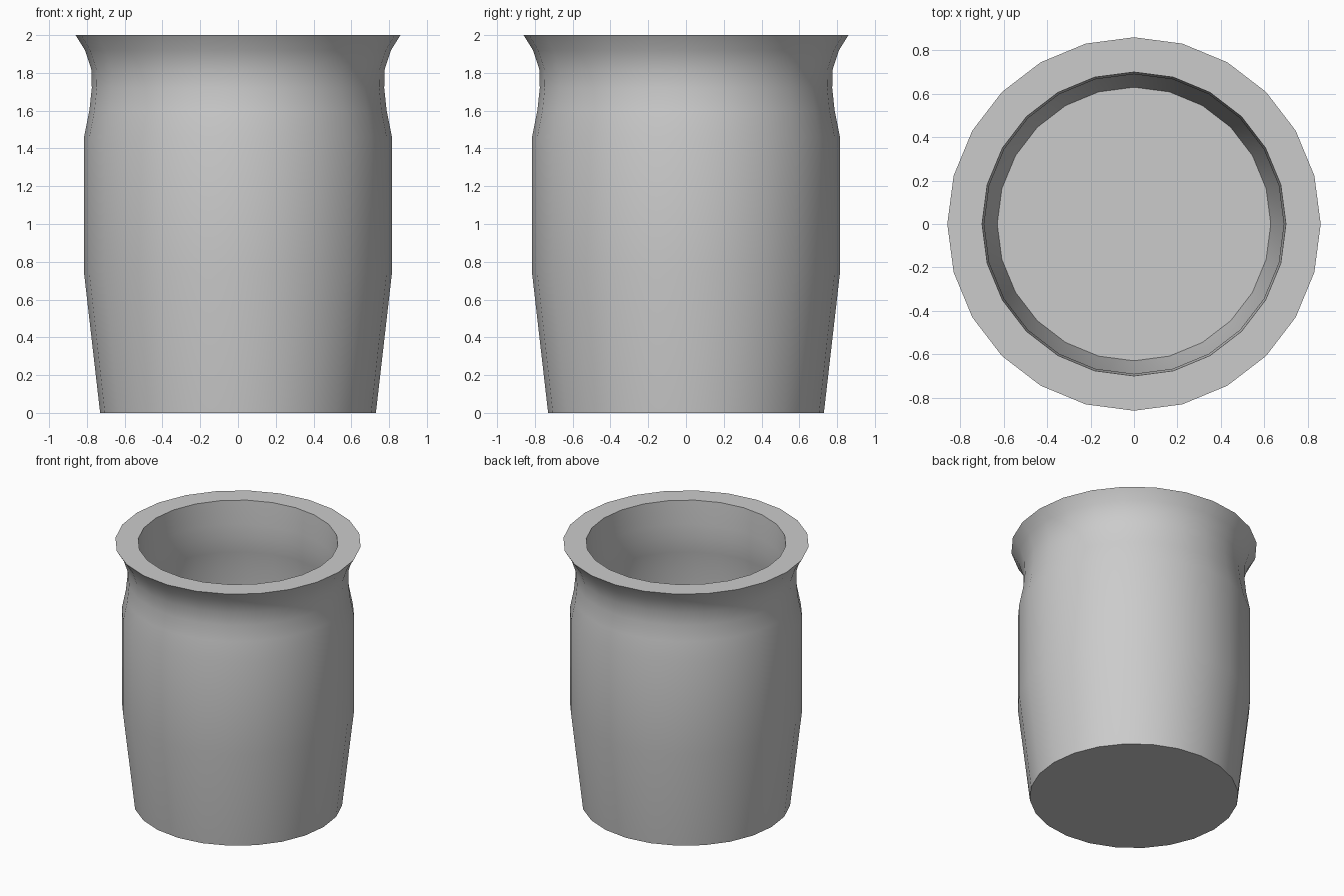
import bpy, bmesh, math

if "Cube" in bpy.data.objects:
    bpy.data.objects.remove(bpy.data.objects["Cube"])

SIDES = 24

# Profile (radius, height): outer wall upward, over the rim, inner wall downward
profile = [
    (0.73, 0.0), (0.815, 0.74), (0.815, 1.46), (0.787, 1.6), (0.774, 1.72),
    (0.777, 1.82), (0.81, 1.92), (0.86, 2.0),
    (0.70, 2.0), (0.69, 1.82), (0.69, 1.72), (0.70, 1.6), (0.73, 1.46),
    (0.73, 0.74), (0.63, 0.09),
]

# Lathe the pot wall and cap its base and inner floor
bm = bmesh.new()
rings = []
for r, z in profile:
    rings.append([bm.verts.new((r * math.cos(2 * math.pi * i / SIDES),
                                r * math.sin(2 * math.pi * i / SIDES), z))
                  for i in range(SIDES)])
for a, b in zip(rings, rings[1:]):
    for i in range(SIDES):
        j = (i + 1) % SIDES
        bm.faces.new((a[i], a[j], b[j], b[i]))
bm.faces.new(rings[0][::-1])
bm.faces.new(rings[-1])
bmesh.ops.recalc_face_normals(bm, faces=bm.faces)

mesh = bpy.data.meshes.new("pot")
bm.to_mesh(mesh)
bm.free()
pot = bpy.data.objects.new("pot", mesh)
bpy.context.collection.objects.link(pot)

# Smooth walls with crisp rim and base edges
bpy.context.view_layer.objects.active = pot
pot.select_set(True)
bpy.ops.object.shade_smooth_by_angle(angle=math.radians(40))
